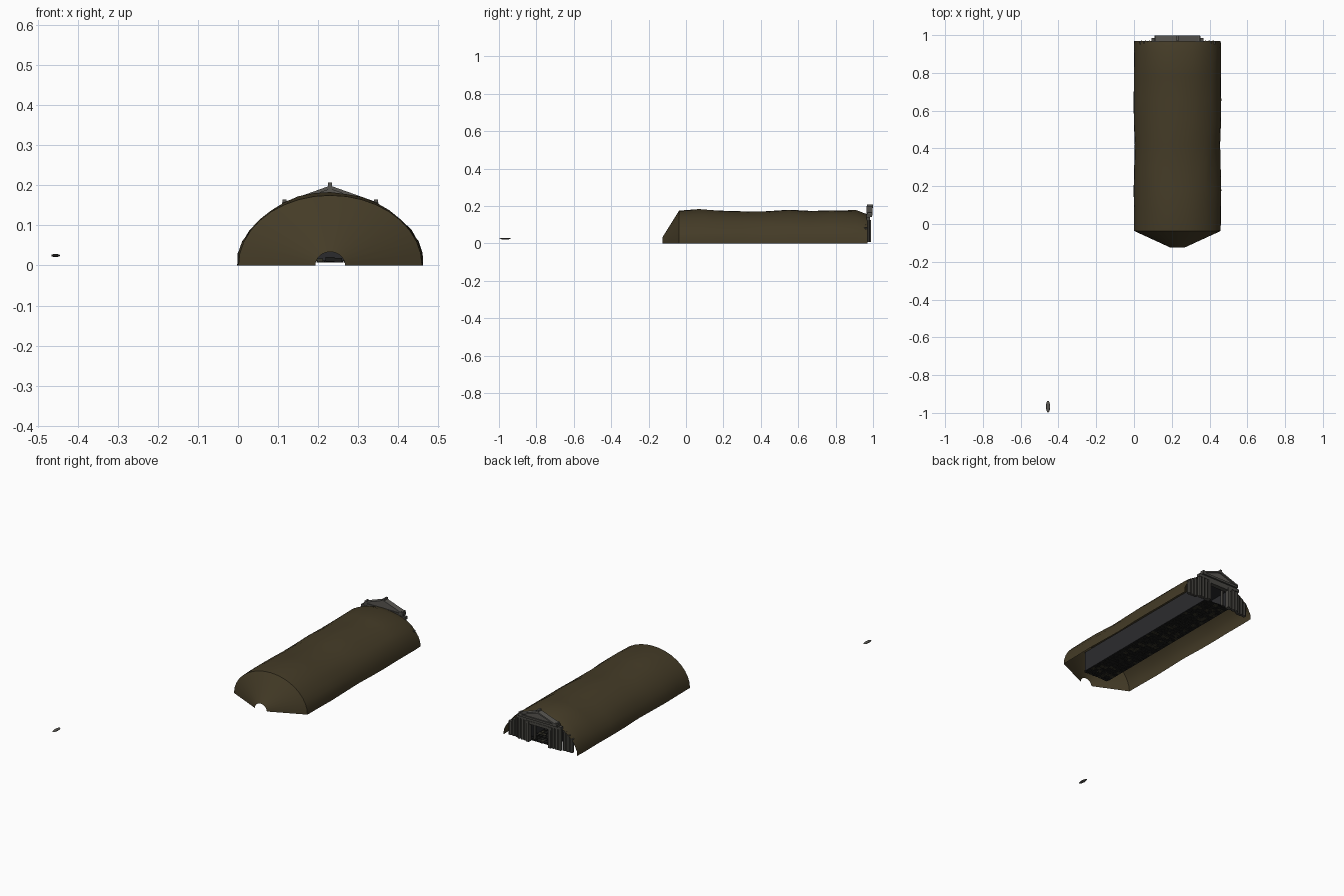
import bpy, bmesh, math, random
from mathutils import Matrix, Vector

if "Cube" in bpy.data.objects:
    bpy.data.objects.remove(bpy.data.objects["Cube"])

random.seed(4)
CX = 0.23  # centre line of the mound


def mat(name, rgb):
    m = bpy.data.materials.new(name)
    m.diffuse_color = (*rgb, 1)
    m.use_nodes = True
    m.node_tree.nodes["Principled BSDF"].inputs["Base Color"].default_value = m.diffuse_color
    return m


EARTH = mat("earth", (0.058, 0.044, 0.020))
STONE = mat("grey_stone", (0.10, 0.095, 0.085))
LOG = mat("weathered_post", (0.066, 0.063, 0.055))
SLATE = mat("dark_slate", (0.024, 0.024, 0.027))
COBBLE = mat("dark_cobble", (0.012, 0.012, 0.011))
MOSS = mat("mossy_cobble", (0.035, 0.033, 0.022))


def finish(name, bm, *mats, smooth=None):
    me = bpy.data.meshes.new(name)
    bmesh.ops.recalc_face_normals(bm, faces=bm.faces)
    bm.to_mesh(me)
    bm.free()
    ob = bpy.data.objects.new(name, me)
    bpy.context.collection.objects.link(ob)
    for m in mats:
        me.materials.append(m)
    if smooth:
        bpy.ops.object.select_all(action='DESELECT')
        ob.select_set(True)
        bpy.context.view_layer.objects.active = ob
        bpy.ops.object.shade_smooth_by_angle(angle=math.radians(smooth))
    return ob


def add_box(bm, x0, x1, y0, y1, z0, z1, index=0):
    m = Matrix.Translation(((x0 + x1) / 2, (y0 + y1) / 2, (z0 + z1) / 2))
    m = m @ Matrix.Diagonal((x1 - x0, y1 - y0, z1 - z0, 1))
    verts = bmesh.ops.create_cube(bm, size=1, matrix=m)["verts"]
    for f in {f for v in verts for f in v.link_faces}:
        f.material_index = index


def add_post(bm, x, y, z0, z1, r):
    m = Matrix.Translation((x, y, (z0 + z1) / 2))
    bmesh.ops.create_cone(bm, cap_ends=True, segments=8, radius1=r, radius2=r,
                          depth=z1 - z0, matrix=m)


# Earth mound: open sheet lofted from the small front hole to the rear arch
rings = [(-0.125, 0.037, 0.034), (-0.037, 0.229, 0.175), (0.07, 0.230, 0.182),
         (0.18, 0.232, 0.176), (0.30, 0.229, 0.171), (0.42, 0.226, 0.172),
         (0.55, 0.231, 0.178), (0.66, 0.232, 0.172), (0.78, 0.230, 0.177),
         (0.91, 0.231, 0.178), (0.97, 0.229, 0.155)]
N = 18
bm = bmesh.new()
prev = None
for k, (y, hw, h) in enumerate(rings):
    row = []
    for i in range(N + 1):
        a = math.pi * i / N
        j = 1 + (random.uniform(-0.012, 0.012) if k > 1 and 0 < i < N else 0)
        row.append(bm.verts.new((CX - hw * j * math.cos(a), y, h * j * math.sin(a))))
    if prev:
        for i in range(N):
            bm.faces.new((prev[i], prev[i + 1], row[i + 1], row[i]))
    prev = row
finish("earth_mound", bm, EARTH, smooth=30)

# Tunnel walls and ceiling inside the mound
bm = bmesh.new()
for s in (-1, 1):
    x = CX + s * 0.08
    add_box(bm, x - 0.002, x + 0.002, -0.035, 0.965, 0.01, 0.125)
add_box(bm, CX - 0.08, CX + 0.08, -0.035, 0.965, 0.123, 0.127)
add_box(bm, CX - 0.08, CX + 0.08, -0.037, -0.033, 0.012, 0.125)
finish("tunnel_walls", bm, SLATE)

# Rough cobbled floor
bm = bmesh.new()
add_box(bm, CX - 0.08, CX + 0.08, -0.035, 0.965, 0.011, 0.013)
nx, ny = 7, 42
for ix in range(nx):
    for iy in range(ny):
        x = CX - 0.078 + 0.156 * ix / nx
        y = -0.045 + 1.01 * iy / ny
        w, d = random.uniform(0.015, 0.022), random.uniform(0.015, 0.024)
        add_box(bm, x, x + w, y, y + d, random.uniform(0.007, 0.010),
                random.uniform(0.014, 0.022), int(random.random() < 0.2))
finish("cobbled_floor", bm, COBBLE, MOSS)

# Post walls either side of the rear doorway, stepped under the arch
bm = bmesh.new()
for s in (-1, 1):
    for i in range(6):
        d = 0.085 + i * 0.021
        top = min(0.145, 0.155 * math.sqrt(1 - (d / 0.235) ** 2) - 0.006)
        add_post(bm, CX + s * d, 0.972 if i < 3 else 0.960, 0.008, top, 0.0115)
finish("post_walls", bm, LOG, smooth=30)

# Door frame: jambs, inner posts and lintel
bm = bmesh.new()
for s in (-1, 1):
    x = CX + s * 0.068
    add_box(bm, x - 0.008, x + 0.008, 0.962, 0.988, 0.008, 0.125)
    x = CX + s * 0.045
    add_box(bm, x - 0.004, x + 0.004, 0.945, 0.960, 0.012, 0.115)
add_box(bm, CX - 0.08, CX + 0.08, 0.960, 0.986, 0.110, 0.126)
add_box(bm, CX - 0.138, CX + 0.138, 0.964, 0.984, 0.126, 0.142)
add_box(bm, CX - 0.122, CX + 0.122, 0.966, 0.994, 0.142, 0.154)
finish("door_frame", bm, LOG)

# Gable: recessed triangle, raking beams and roof ornaments
bm = bmesh.new()
front = [bm.verts.new((CX + x, 0.970, z)) for x, z in ((-0.118, 0.152), (0.118, 0.152), (0, 0.194))]
face = bm.faces.new(front)
ext = bmesh.ops.extrude_face_region(bm, geom=[face])["geom"]
bmesh.ops.translate(bm, vec=(0, 0.018, 0), verts=[v for v in ext if isinstance(v, bmesh.types.BMVert)])
slope = math.atan2(0.042, 0.118)
for s in (-1, 1):
    m = Matrix.Translation((CX + s * 0.059, 0.982, 0.174)) @ Matrix.Rotation(s * slope, 4, 'Y')
    bmesh.ops.create_cube(bm, size=1, matrix=m @ Matrix.Diagonal((0.128, 0.032, 0.008, 1)))
    add_box(bm, CX + s * 0.114 - 0.005, CX + s * 0.114 + 0.005, 0.970, 0.994, 0.150, 0.165)
add_box(bm, CX - 0.005, CX + 0.005, 0.968, 0.999, 0.188, 0.207)
finish("gable", bm, STONE)

# Small flat stone lying apart from the mound
bm = bmesh.new()
m = Matrix.Translation((-0.455, -0.967, 0.025)) @ Matrix.Diagonal((0.011, 0.032, 0.004, 1))
bmesh.ops.create_uvsphere(bm, u_segments=12, v_segments=6, radius=1, matrix=m)
finish("loose_stone", bm, STONE, smooth=30)
